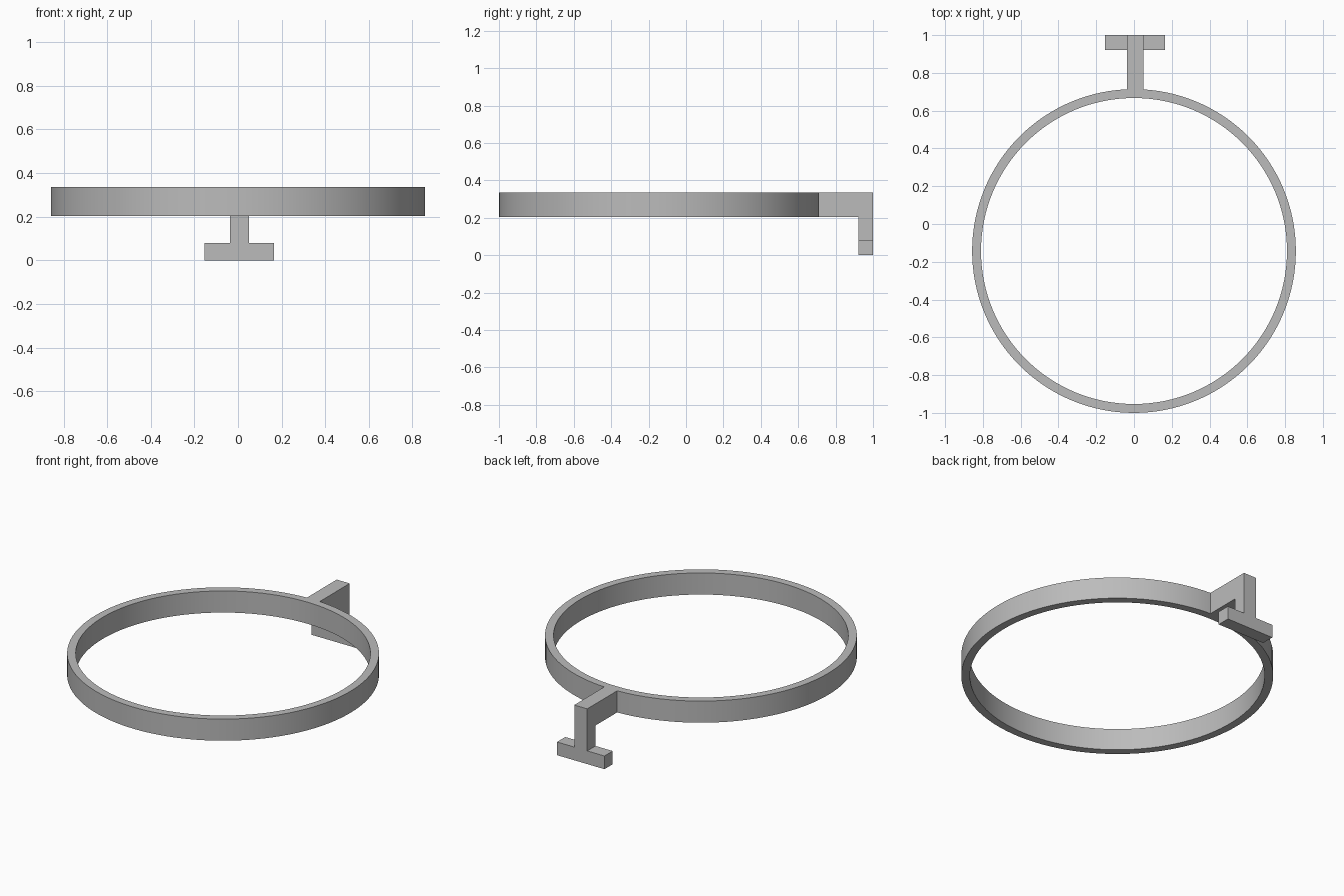
import bpy
import bmesh
import math

cube = bpy.data.objects.get("Cube")
if cube:
    bpy.data.objects.remove(cube, do_unlink=True)

grey = bpy.data.materials.new("plain grey")
grey.use_nodes = True
GREY = (0.5, 0.5, 0.5, 1)
grey.diffuse_color = GREY
grey.node_tree.nodes["Principled BSDF"].inputs["Base Color"].default_value = GREY

RING_Y, OUTER, INNER = -0.143, 0.857, 0.81
LOW, HIGH = 0.204, 0.335
MID_X = 0.006


def add_object(name, bm):
    bmesh.ops.recalc_face_normals(bm, faces=bm.faces)
    mesh = bpy.data.meshes.new(name)
    bm.to_mesh(mesh)
    bm.free()
    mesh.materials.append(grey)
    obj = bpy.data.objects.new(name, mesh)
    bpy.context.collection.objects.link(obj)
    return obj


def extrude_profile(name, profile, width):
    """Extrude a (y, z) outline along x, centred on the bracket."""
    bm = bmesh.new()
    face = bm.faces.new([bm.verts.new((MID_X - width / 2, y, z)) for y, z in profile])
    new = bmesh.ops.extrude_face_region(bm, geom=[face])["geom"]
    verts = [v for v in new if isinstance(v, bmesh.types.BMVert)]
    bmesh.ops.translate(bm, verts=verts, vec=(width, 0, 0))
    return add_object(name, bm)


# Ring band: a rectangular section spun round the vertical axis
bm = bmesh.new()
section = [bm.verts.new((r, RING_Y, z)) for r, z in
           ((INNER, LOW), (OUTER, LOW), (OUTER, HIGH), (INNER, HIGH))]
edges = [bm.edges.new((section[i], section[(i + 1) % 4])) for i in range(4)]
bmesh.ops.spin(bm, geom=section + edges, cent=(0, RING_Y, 0), axis=(0, 0, 1),
               angle=math.tau, steps=128, use_merge=True)
bmesh.ops.remove_doubles(bm, verts=bm.verts, dist=0.0001)
ring = add_object("ring_band", bm)
bpy.ops.object.select_all(action="DESELECT")
ring.select_set(True)
bpy.context.view_layer.objects.active = ring
bpy.ops.object.shade_smooth_by_angle(angle=math.radians(30))

# Bracket: L-shaped arm reaching back and down, on a wide foot bar
BACK, STEM, FOOT = 1.0, 0.921, 0.08
extrude_profile("bracket_arm", [(0.71, LOW), (STEM, LOW), (STEM, FOOT),
                                (BACK, FOOT), (BACK, HIGH), (0.71, HIGH)], 0.087)
extrude_profile("foot_bar", [(STEM, 0), (BACK, 0), (BACK, FOOT), (STEM, FOOT)], 0.318)
